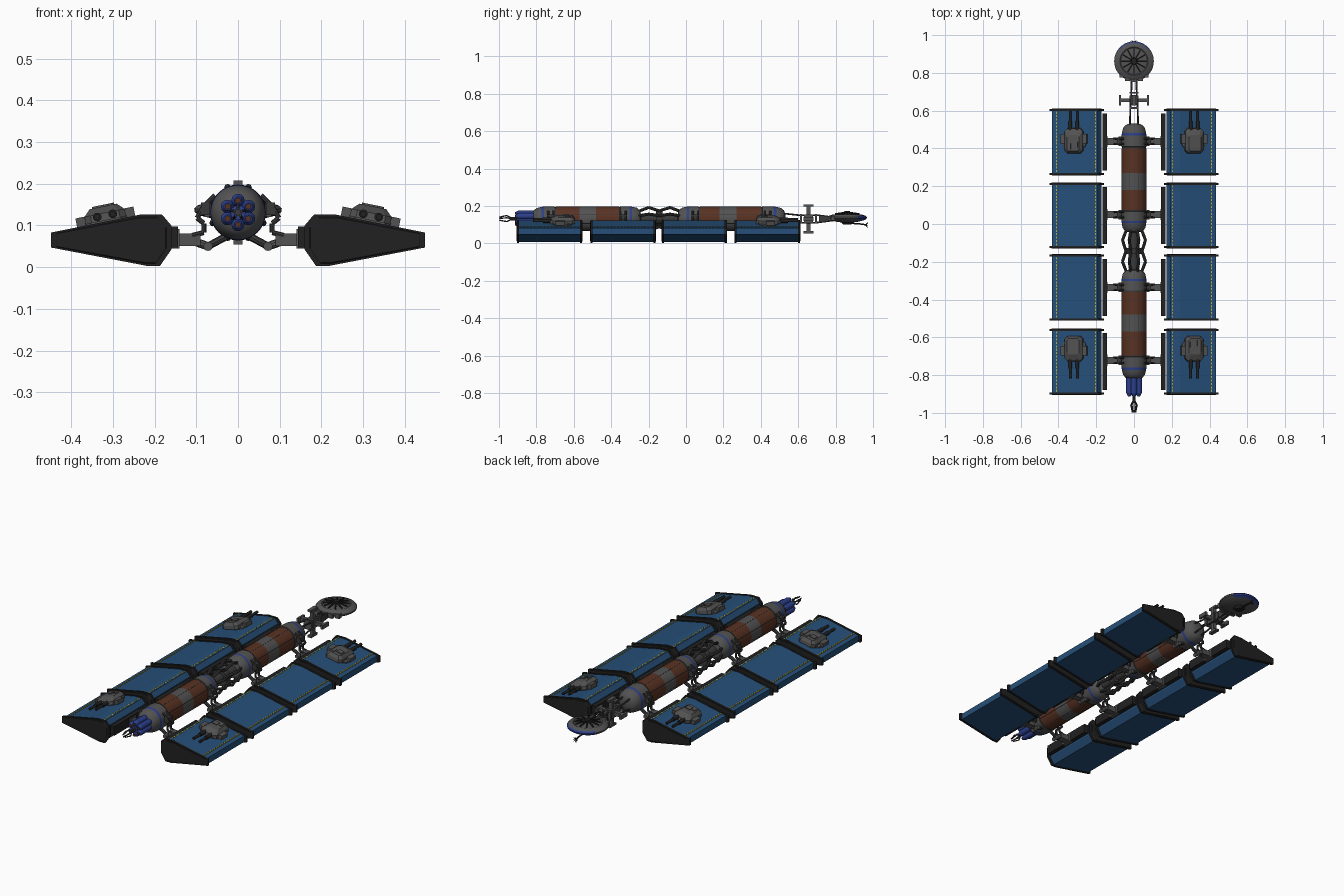
import bpy, bmesh, math
from mathutils import Matrix, Vector

if "Cube" in bpy.data.objects:
    bpy.data.objects.remove(bpy.data.objects["Cube"])

def mat(name, c):
    m = bpy.data.materials.new(name)
    m.diffuse_color = (*c, 1)
    m.use_nodes = True
    m.node_tree.nodes["Principled BSDF"].inputs["Base Color"].default_value = m.diffuse_color
    return m
BLUE = mat("panel blue", (0.019, 0.078, 0.19))
BLACK = mat("near black", (0.015, 0.015, 0.015))
GREY = mat("hull grey", (0.085, 0.085, 0.085))
DARK = mat("gunmetal", (0.042, 0.042, 0.044))
BROWN = mat("rust brown", (0.10, 0.032, 0.016))
ROYAL = mat("royal blue", (0.025, 0.05, 0.26))
YELLOW = mat("marking yellow", (0.55, 0.42, 0.03))
CZ = 0.131  # hull axis height

def finish(name, bm, mats, smooth=False, M=None):
    if M is not None:
        bm.transform(M)
    bmesh.ops.recalc_face_normals(bm, faces=bm.faces)
    me = bpy.data.meshes.new(name)
    bm.to_mesh(me)
    bm.free()
    for m in mats:
        me.materials.append(m)
    ob = bpy.data.objects.new(name, me)
    bpy.context.collection.objects.link(ob)
    if smooth:
        bpy.ops.object.select_all(action='DESELECT')
        ob.select_set(True)
        bpy.context.view_layer.objects.active = ob
        bpy.ops.object.shade_smooth_by_angle(angle=math.radians(35))
    return ob

def add_box(bm, c, s):
    bmesh.ops.create_cube(bm, size=1, matrix=Matrix.Translation(c) @ Matrix.Diagonal((*s, 1)))

def add_rod(bm, a, b, r, r2=None, n=10):
    a, b = Vector(a), Vector(b)
    M = Matrix.Translation((a + b) / 2) @ (b - a).to_track_quat('Z', 'Y').to_matrix().to_4x4()
    bmesh.ops.create_cone(bm, cap_ends=True, segments=n, radius1=r, radius2=r if r2 is None else r2,
                          depth=(b - a).length, matrix=M)

def add_path(bm, pts, r, n=8):
    for a, b in zip(pts, pts[1:]):
        add_rod(bm, a, b, r, n=n)

def add_loft(bm, loops):
    """Closed solid through matching loops of points."""
    rings = [[bm.verts.new(p) for p in l] for l in loops]
    n = len(rings[0])
    for a, b in zip(rings, rings[1:]):
        for i in range(n):
            bm.faces.new((a[i], a[(i + 1) % n], b[(i + 1) % n], b[i]))
    bm.faces.new(rings[0])
    bm.faces.new(rings[-1])

def lathe(name, prof, mats, rule, M, n=32):
    """prof: (radius, height) about local z; rule(face centre) gives the material slot."""
    bm = bmesh.new()
    add_loft(bm, [[(r * math.cos(math.tau * i / n), r * math.sin(math.tau * i / n), h)
                   for i in range(n)] for r, h in prof])
    for f in bm.faces:
        f.material_index = rule(f.calc_center_median())
    return finish(name, bm, mats, True, M)

# ---- wing panels: faceted body, two end plates, inner rail, dashed markings
PROF = [(.235, .126), (.448, .083), (.448, .047), (.218, .003), (.187, .003),
        (.16, .042), (.16, .10), (.182, .126)]
def section(s, y, kx, kz):
    return [(s * (.303 + (x - .303) * kx), y, .0645 + (z - .0645) * kz) for x, z in PROF]
SPANS = [(-.905, -.553), (-.512, -.16), (-.13, .22), (.258, .611)]
ARMS = [-.722, -.336, .05, .437]
SLOPE = math.atan2(.043 * .93, .213 * .91)
for s in (-1, 1):
    for y0, y1 in SPANS:
        bm = bmesh.new()
        add_loft(bm, [section(s, y0 + .004, .91, .93), section(s, y1 - .004, .91, .93)])
        finish("wing_panel", bm, [BLUE])
        bm = bmesh.new()
        for y, d in ((y0, 1), (y1, -1)):
            add_loft(bm, [section(s, y, .9, .86), section(s, y + d * .002, .92, .9),
                          section(s, y + d * .002, 1, 1), section(s, y + d * .013, 1, 1)])
        add_box(bm, (s * .156, (y0 + y1) / 2, .072), (.024, y1 - y0 - .05, .05))
        finish("panel_end_plates", bm, [BLACK])
        bm = bmesh.new()
        for i in range(18):
            y = y0 + .022 + i * (y1 - y0 - .044) / 17
            add_box(bm, (s * .203, y, .1222), (.006, .011, .002))
            add_box(bm, (s * .41, y, .0885), (.006, .011, .004))
        finish("yellow_dashes", bm, [YELLOW])

# ---- twin-barrel turrets on the outer panels
def octo(w, l, z, c=.25, oy=0):
    k = min(w, l) * c
    w, l = w / 2, l / 2
    return [(x, y + oy, z) for x, y in ((w - k, -l), (w, -l + k), (w, l - k), (w - k, l),
                                        (-w + k, l), (-w, l - k), (-w, -l + k), (-w + k, -l))]
for s in (-1, 1):
    for y, turn in ((.44, 0), (-.66, math.pi)):
        M = (Matrix.Translation((s * .315, y, .1045)) @ Matrix.Rotation(s * SLOPE, 4, 'Y')
             @ Matrix.Rotation(turn, 4, 'Z'))
        bm = bmesh.new()
        add_loft(bm, [octo(.125, .10, -.004), octo(.125, .10, .010), octo(.108, .09, .015)])
        add_loft(bm, [octo(.10, .135, .008, .15), octo(.098, .13, .026, .15), octo(.066, .085, .042, .15, -.012)])
        for t in (-1, 1):
            add_loft(bm, [octo(.03, .055, z, .2) for z in (.005, .025)])
            add_box(bm, (t * .058, .012, .016), (.026, .05, .022))
        add_box(bm, (.012, -.02, .043), (.03, .03, .006))
        add_box(bm, (-.018, -.03, .043), (.014, .03, .005))
        finish("turret_body", bm, [GREY], M=M)
        bm = bmesh.new()
        for t in (-1, 1):
            add_rod(bm, (t * .019, .04, .02), (t * .019, .105, .02), .0105, n=12)
            add_rod(bm, (t * .019, .10, .02), (t * .019, .158, .02), .0075, n=12)
        finish("turret_barrels", bm, [BLACK], True, M=M)

# ---- two hull tanks, each with grey caps, blue stripes and brown bands
# local z runs along +y
AXIS = Matrix.Translation((0, 0, CZ)) @ Matrix.Rotation(-math.pi / 2, 4, 'X')
def hull(name, end, cap, c1, c2, inner, d):
    """end: outer tip, cap: outer edge of the brown, c1..c2: grey middle, inner: inner tip."""
    b = inner + (-d) * -.115  # inner edge of the brown
    stripe = end - d * .055
    prof = [(.022, end + d * .002), (.045, end - d * .006), (.058, end - d * .022), (.064, stripe + d * .008),
            (.066, stripe - d * .006), (.067, cap + d * .004), (.064, cap + d * .002), (.064, cap - d * .004),
            (.066, cap - d * .004), (.066, c1), (.066, c2), (.066, b + d * .004), (.064, b + d * .004),
            (.064, b - d * .002), (.067, b - d * .004), (.066, inner + d * .062), (.065, inner + d * .05),
            (.06, inner + d * .024), (.046, inner + d * .006), (.022, inner)]
    def rule(c):
        y = c.z
        lo, hi = sorted((c1, c2))
        if min(abs(y - stripe - d * .001), abs(y - inner - d * .056)) < .0025:
            return 2
        if min(cap, b) - .0035 < y < max(cap, b) + .0035:
            if min(abs(y - cap), abs(y - b)) < .0045:
                return 3
            return 0 if lo < y < hi else 1
        return 0
    lathe(name, prof, [GREY, BROWN, ROYAL, DARK], rule, AXIS)
hull("rear_hull_tank", .53, .405, .27, .18, -.045, 1)
hull("front_hull_tank", -.82, -.70, -.57, -.48, -.24, -1)

# tank ribs along the brown bands
bm = bmesh.new()
for y0, y1 in ((.075, .40), (-.70, -.36)):
    for i in range(8):
        a = math.tau * (i + .5) / 8
        add_rod(bm, (.065 * math.cos(a), y0, CZ + .065 * math.sin(a)),
                (.065 * math.cos(a), y1, CZ + .065 * math.sin(a)), .0018, n=6)
finish("tank_ribs", bm, [DARK])

# ---- bent struts joining the tanks
bm = bmesh.new()
add_rod(bm, (0, -.25, CZ), (0, -.03, CZ), .024, n=16)
for i in range(8):
    a = math.tau * (i + .5) / 8
    add_path(bm, [(r * math.cos(a), y, CZ + r * math.sin(a)) for r, y in
                  ((.045, -.035), (.066, -.085), (.046, -.143), (.066, -.2), (.045, -.25))], .008)
add_rod(bm, (0, -.16, CZ), (0, -.126, CZ), .044, n=16)
finish("joining_struts", bm, [DARK])

# ---- pylons carrying the wings
for s in (-1, 1):
    for y in ARMS:
        bm = bmesh.new()
        add_box(bm, (s * .125, y, .066), (.07, .036, .03))
        add_box(bm, (s * .15, y, .068), (.02, .06, .046))
        add_rod(bm, (s * .072, y - .025, .05), (s * .072, y + .025, .05), .011, n=12)
        add_rod(bm, (s * .072, y, .05), (s * .1, y, .06), .01)
        finish("pylon_block", bm, [GREY])
        bm = bmesh.new()
        add_path(bm, [(s * .02, y, .078), (s * .072, y, .05)], .009)
        for t in (-.014, .014):
            add_path(bm, [(s * .055, y + t, .172), (s * .083, y + t, .145), (s * .098, y + t, .118),
                          (s * .082, y + t, .105), (s * .082, y + t, .083), (s * .11, y + t, .076)], .006)
        add_box(bm, (s * .078, y, .14), (.022, .04, .03))
        finish("pylon_struts", bm, [DARK])

# ---- nose: cluster of blue tubes with brown tips and a small claw
bm = bmesh.new()
tips = bmesh.new()
add_rod(bm, (0, -.80, CZ), (0, -.905, CZ), .018, n=12)
for i in range(6):
    a = math.tau * (i + .5) / 6
    x, z = .029 * math.cos(a), CZ + .029 * math.sin(a)
    add_rod(bm, (x, -.80, z), (x, -.895, z), .016, n=12)
    add_rod(bm, (x, -.895, z), (x, -.91, z), .016, .009, n=12)
    add_rod(tips, (x, -.90, z), (x, -.914, z), .007, n=10)
finish("nose_tubes", bm, [ROYAL], True)
finish("nose_tube_tips", tips, [BROWN], True)
bm = bmesh.new()
add_rod(bm, (0, -.90, CZ), (0, -.945, CZ), .009)
for i in range(5):
    a = math.tau * i / 5 + math.pi / 2
    add_path(bm, [(r * math.cos(a), y, CZ + r * math.sin(a)) for r, y in
                  ((.005, -.935), (.018, -.958), (.009, -.998))], .0035, 6)
finish("nose_claw", bm, [DARK])

# ---- rear boom: rods, crossed H bracket, tapering rods to the dish
bm = bmesh.new()
for sx in (-1, 1):
    for sz in (-1, 1):
        add_path(bm, [(sx * .022, .51, CZ + sz * .03), (sx * .02, .6, CZ + sz * .02),
                      (sx * .014, .7, CZ + sz * .02), (sx * .016, .79, CZ + sz * .008)], .0045)
    add_box(bm, (sx * .013, .735, CZ), (.012, .05, .03))
finish("boom_rods", bm, [DARK])
bm = bmesh.new()
add_box(bm, (0, .655, CZ), (.15, .02, .02))
add_box(bm, (0, .655, CZ), (.02, .02, .14))
add_box(bm, (0, .655, CZ), (.045, .05, .045))
for s in (-1, 1):
    add_box(bm, (s * .074, .655, CZ), (.012, .056, .022))
    add_box(bm, (0, .655, CZ + s * .071), (.022, .056, .012))
    add_box(bm, (0, .655 + s * .04, CZ), (.05, .01, .05))
finish("cross_bracket", bm, [GREY])

# ---- dish: saucer, dark spokes, hub, spiked feeler
DISH = Matrix.Translation((0, .862, CZ + .005))
lathe("dish", [(.02, -.026), (.06, -.02), (.092, -.012), (.104, -.004), (.105, .004), (.098, .012),
               (.075, .019), (.07, .016), (.03, .022), (.01, .023)], [GREY, ROYAL],
      lambda c: int(c.y > .05 and .08 < c.xy.length and c.z < .01), DISH)
bm = bmesh.new()
for i in range(12):
    a = math.tau * i / 12
    add_path(bm, [(r * math.cos(a), r * math.sin(a), z) for r, z in ((.015, .028), (.066, .021))], .0045, 6)
add_rod(bm, (0, 0, .015), (0, 0, .036), .022, .015, 16)
add_rod(bm, (0, 0, -.036), (0, 0, -.02), .02, .035, 16)
finish("dish_spokes", bm, [BLACK], M=DISH)
bm = bmesh.new()
for i in range(5):
    a = math.radians(230 + 20 * i)
    add_box(bm, (.1 * math.cos(a), .862 + .1 * math.sin(a), CZ + .003), (.026, .02, .026))
finish("dish_clamps", bm, [GREY])
bm = bmesh.new()
add_path(bm, [(0, .862, CZ - .022), (0, .94, CZ - .028), (0, .96, CZ - .032)], .004)
for i in range(8):
    a = math.tau * i / 8
    add_rod(bm, (0, .958, CZ - .032), (.014 * math.cos(a), .972, CZ - .034 + .014 * math.sin(a)), .003, .001, 6)
finish("dish_feeler", bm, [BLACK])
